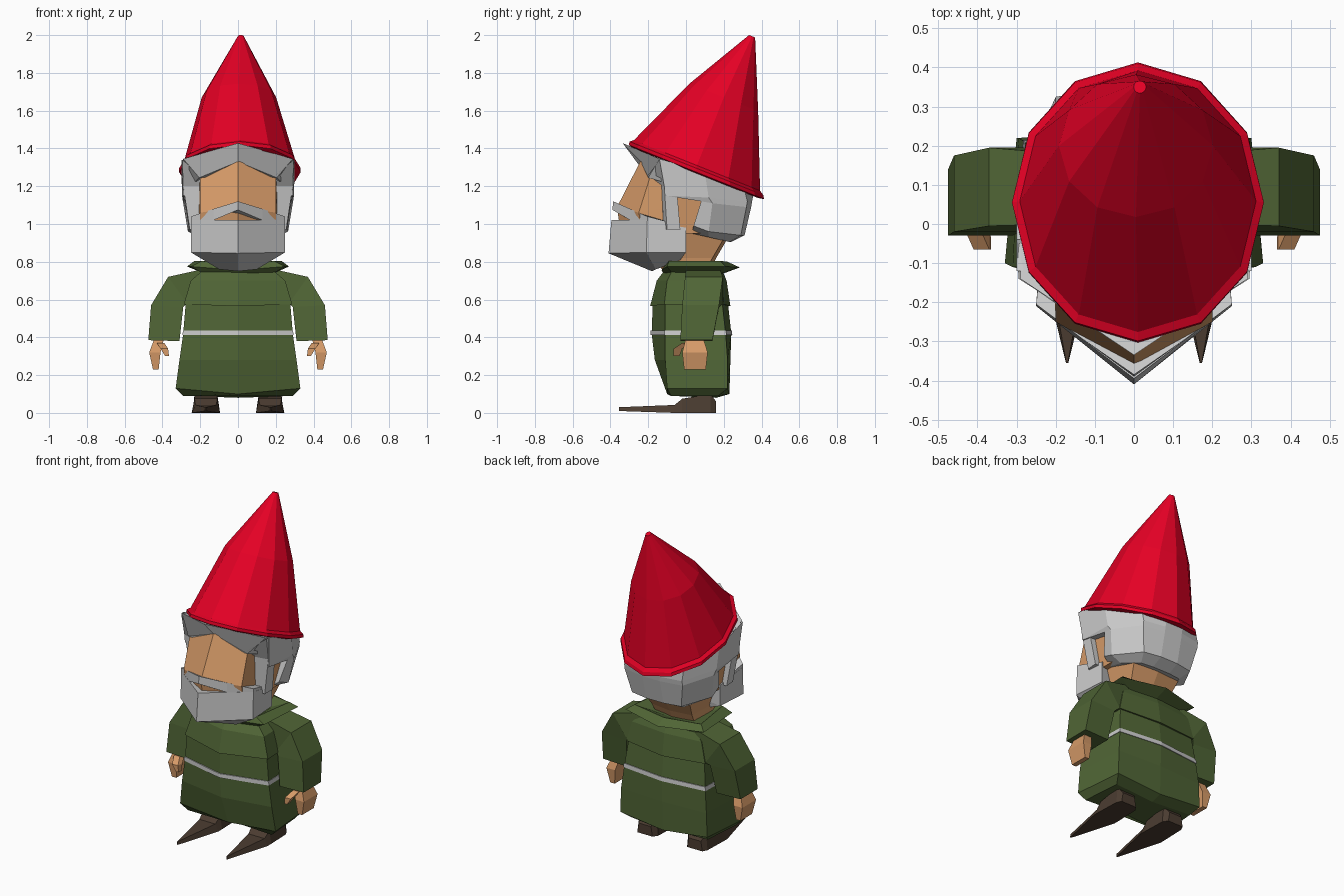
import bpy, bmesh
from math import sin, cos, tau

COLORS = {
    "red": (0.78, 0.0, 0.018, 1),
    "green": (0.08, 0.13, 0.036, 1),
    "skin": (0.68, 0.33, 0.14, 1),
    "brown": (0.07, 0.045, 0.03, 1),
}
MATS = {}
for key, col in COLORS.items():
    MATS[key] = bpy.data.materials.new(key)
    MATS[key].diffuse_color = col


def loft(name, rings, color=None):
    """Skin a closed solid through rings of equal point count."""
    bm = bmesh.new()
    rows = [[bm.verts.new(p) for p in r] for r in rings]
    n = len(rows[0])
    for a, b in zip(rows, rows[1:]):
        for i in range(n):
            j = (i + 1) % n
            bm.faces.new((a[i], a[j], b[j], b[i]))
    bm.faces.new(rows[0])
    bm.faces.new(rows[-1])
    bmesh.ops.recalc_face_normals(bm, faces=bm.faces)
    me = bpy.data.meshes.new(name)
    bm.to_mesh(me)
    bm.free()
    ob = bpy.data.objects.new(name, me)
    bpy.context.collection.objects.link(ob)
    if color:
        me.materials.append(MATS[color])
    return ob


def sym(half):
    """Complete a half ring (x >= 0) across x = 0."""
    return half + [(-x, y, z) for x, y, z in reversed(half) if x > 0]


def pair(name, rings, color=None):
    loft(name + "_right", rings, color)
    loft(name + "_left", [[(-x, y, z) for x, y, z in r] for r in rings], color)


def coat_ring(z, xf, yc, yf, xb, yb, ybc, dz=0.0, dzb=0.0):
    return sym([(0, yc, z + dz), (xf, yf, z), (xb, yb, z), (0, ybc, z + dzb)])


# Hat: tilted oval rings, thin rolled brim, tip leaning back
def hat_ring(cx, cy, cz, rx, ry, n=12, slope=-0.4):
    return [(cx + rx * cos(tau * i / n), cy + ry * sin(tau * i / n),
             cz + slope * ry * sin(tau * i / n)) for i in range(n)]


loft("hat", [
    hat_ring(0.01, 0.05, 1.27, 0.30, 0.33),
    hat_ring(0.01, 0.055, 1.275, 0.322, 0.358),
    hat_ring(0.01, 0.055, 1.295, 0.322, 0.354),
    hat_ring(0.01, 0.058, 1.31, 0.302, 0.334),
    hat_ring(0.005, 0.2, 1.67, 0.197, 0.182),
    hat_ring(0.015, 0.35, 1.994, 0.016, 0.016),
], "red")

# Coat: skirt and body, then the slightly overhanging shoulder cape
loft("coat_body", [
    coat_ring(0.09, 0.29, -0.06, -0.08, 0.27, 0.17, 0.16, 0, -0.01),
    coat_ring(0.13, 0.33, -0.10, -0.10, 0.30, 0.22, 0.23, -0.03, -0.03),
    coat_ring(0.28, 0.31, -0.165, -0.11, 0.295, 0.22, 0.235),
    coat_ring(0.42, 0.29, -0.182, -0.11, 0.28, 0.21, 0.24),
    coat_ring(0.60, 0.275, -0.175, -0.11, 0.26, 0.19, 0.22),
], "green")
loft("shoulder_cape", [
    coat_ring(0.575, 0.287, -0.19, -0.115, 0.272, 0.20, 0.235, -0.01, -0.01),
    coat_ring(0.70, 0.25, -0.155, -0.10, 0.24, 0.19, 0.215),
    coat_ring(0.76, 0.18, -0.11, -0.07, 0.18, 0.17, 0.19),
], "green")
loft("belt", [
    coat_ring(0.412, 0.294, -0.188, -0.114, 0.284, 0.214, 0.245),
    coat_ring(0.437, 0.291, -0.188, -0.114, 0.281, 0.212, 0.243),
])
loft("collar", [
    coat_ring(0.735, 0.18, -0.11, -0.07, 0.17, 0.17, 0.19, -0.01),
    coat_ring(0.775, 0.25, -0.13, -0.10, 0.27, 0.21, 0.285, -0.02, -0.005),
    coat_ring(0.805, 0.19, -0.12, -0.09, 0.23, 0.18, 0.22, -0.04, -0.005),
    coat_ring(0.775, 0.15, -0.08, -0.06, 0.15, 0.13, 0.15, -0.02),
], "green")


# Sleeves: four-sided sections from shoulder to cuff
def sleeve_ring(xo, zo, xi, zi, y0, y1):
    return [(xo, y0, zo), (xo, y1, zo), (xi, y1, zi), (xi, y0, zi)]


pair("sleeve", [
    sleeve_ring(0.19, 0.76, 0.19, 0.58, 0.0, 0.18),
    sleeve_ring(0.37, 0.72, 0.27, 0.58, -0.005, 0.195),
    sleeve_ring(0.46, 0.57, 0.29, 0.56, -0.02, 0.175),
    sleeve_ring(0.475, 0.385, 0.31, 0.38, -0.03, 0.14),
], "green")


# Hands and thumbs
def box_ring(x0, x1, y0, y1, z):
    return [(x0, y0, z), (x1, y0, z), (x1, y1, z), (x0, y1, z)]


pair("hand", [
    box_ring(0.39, 0.44, 0.0, 0.09, 0.40),
    box_ring(0.41, 0.47, -0.02, 0.115, 0.32),
    box_ring(0.42, 0.45, -0.01, 0.105, 0.23),
], "skin")
pair("thumb", [
    box_ring(0.39, 0.43, -0.02, 0.03, 0.37),
    box_ring(0.37, 0.41, -0.065, -0.02, 0.34),
    box_ring(0.365, 0.385, -0.065, -0.035, 0.30),
], "skin")


# Shoes: heel block drawn out to a flat pointed toe
def shoe_ring(y, x0, x1, z0, z1, inset):
    return [(x0, y, z0), (x1, y, z0), (x1 - inset, y, z1), (x0 + inset, y, z1)]


pair("shoe", [
    shoe_ring(0.16, 0.12, 0.225, 0, 0.06, 0.01),
    shoe_ring(0.13, 0.10, 0.24, 0, 0.10, 0.01),
    shoe_ring(-0.02, 0.095, 0.245, 0, 0.075, 0.015),
    shoe_ring(-0.06, 0.095, 0.245, 0, 0.042, 0.02),
    shoe_ring(-0.355, 0.168, 0.174, 0.01, 0.03, 0.001),
], "brown")

# Head: neck, ridged face, ears sunk into the hair
loft("neck", [
    sym([(0, -0.10, 0.73), (0.13, -0.06, 0.73), (0.13, 0.09, 0.73), (0, 0.12, 0.73)]),
    sym([(0, -0.18, 0.82), (0.15, -0.10, 0.82), (0.14, 0.14, 0.82), (0, 0.16, 0.82)]),
    sym([(0, -0.20, 0.96), (0.20, -0.10, 0.96), (0.17, 0.21, 0.94), (0, 0.23, 0.94)]),
], "skin")
loft("face", [
    sym([(0, -0.35, 0.98), (0.20, -0.235, 0.98), (0.21, -0.02, 0.96), (0, 0, 0.96)]),
    sym([(0, -0.365, 1.09), (0.20, -0.25, 1.06), (0.21, -0.02, 1.10), (0, 0, 1.10)]),
    sym([(0, -0.24, 1.335), (0.20, -0.19, 1.25), (0.21, -0.02, 1.25), (0, 0, 1.30)]),
], "skin")
pair("ear", [
    box_ring(0.17, 0.225, -0.06, 0.08, 0.95),
    box_ring(0.17, 0.25, -0.06, 0.10, 1.15),
], "skin")

# Hair: wraps the back of the head up into the hat
loft("hair", [
    sym([(0.20, 0.03, 0.95), (0.20, 0.12, 0.93), (0.14, 0.23, 0.905), (0.06, 0.24, 0.905)]),
    sym([(0.255, 0.04, 0.99), (0.265, 0.12, 0.96), (0.17, 0.29, 0.94), (0.06, 0.31, 0.94)]),
    sym([(0.285, 0.08, 1.12), (0.29, 0.14, 1.11), (0.20, 0.32, 1.09), (0.06, 0.345, 1.09)]),
    sym([(0.29, -0.11, 1.15), (0.295, 0.12, 1.14), (0.20, 0.325, 1.12), (0.06, 0.35, 1.12)]),
    sym([(0.30, -0.12, 1.34), (0.30, 0.10, 1.27), (0.20, 0.31, 1.18), (0.06, 0.36, 1.17)]),
])
loft("brow", [
    sym([(0, -0.24, 1.33), (0.205, -0.20, 1.245), (0.25, -0.05, 1.20), (0, -0.05, 1.24)]),
    sym([(0, -0.335, 1.428), (0.29, -0.14, 1.345), (0.29, 0, 1.30), (0, 0, 1.36)]),
])
pair("sideburn", [
    [(0.20, -0.12, 0.97), (0.255, -0.10, 0.97), (0.26, -0.03, 0.97), (0.19, -0.03, 0.97)],
    [(0.20, -0.13, 1.20), (0.29, -0.115, 1.20), (0.292, -0.05, 1.20), (0.19, -0.05, 1.20)],
    [(0.20, -0.20, 1.26), (0.295, -0.14, 1.34), (0.30, -0.04, 1.32), (0.19, -0.04, 1.28)],
])

# Beard wedge with moustache above, leaving a small mouth notch
loft("beard", [
    sym([(0, -0.18, 0.75), (0.10, -0.16, 0.76), (0.15, -0.03, 0.81), (0, -0.05, 0.80)]),
    sym([(0, -0.41, 0.845), (0.25, -0.21, 0.85), (0.235, 0, 0.85), (0, -0.05, 0.85)]),
    sym([(0, -0.395, 1.02), (0.25, -0.205, 1.02), (0.235, 0, 0.98), (0, -0.05, 0.98)]),
])
loft("moustache", [
    sym([(0, -0.39, 1.075), (0.13, -0.295, 1.02), (0.25, -0.205, 1.0),
         (0.235, -0.05, 0.98), (0.19, -0.05, 0.98), (0, -0.33, 1.04)]),
    sym([(0, -0.385, 1.12), (0.13, -0.295, 1.08), (0.25, -0.205, 1.04),
         (0.235, -0.05, 1.0), (0.19, -0.05, 1.0), (0, -0.34, 1.10)]),
])
